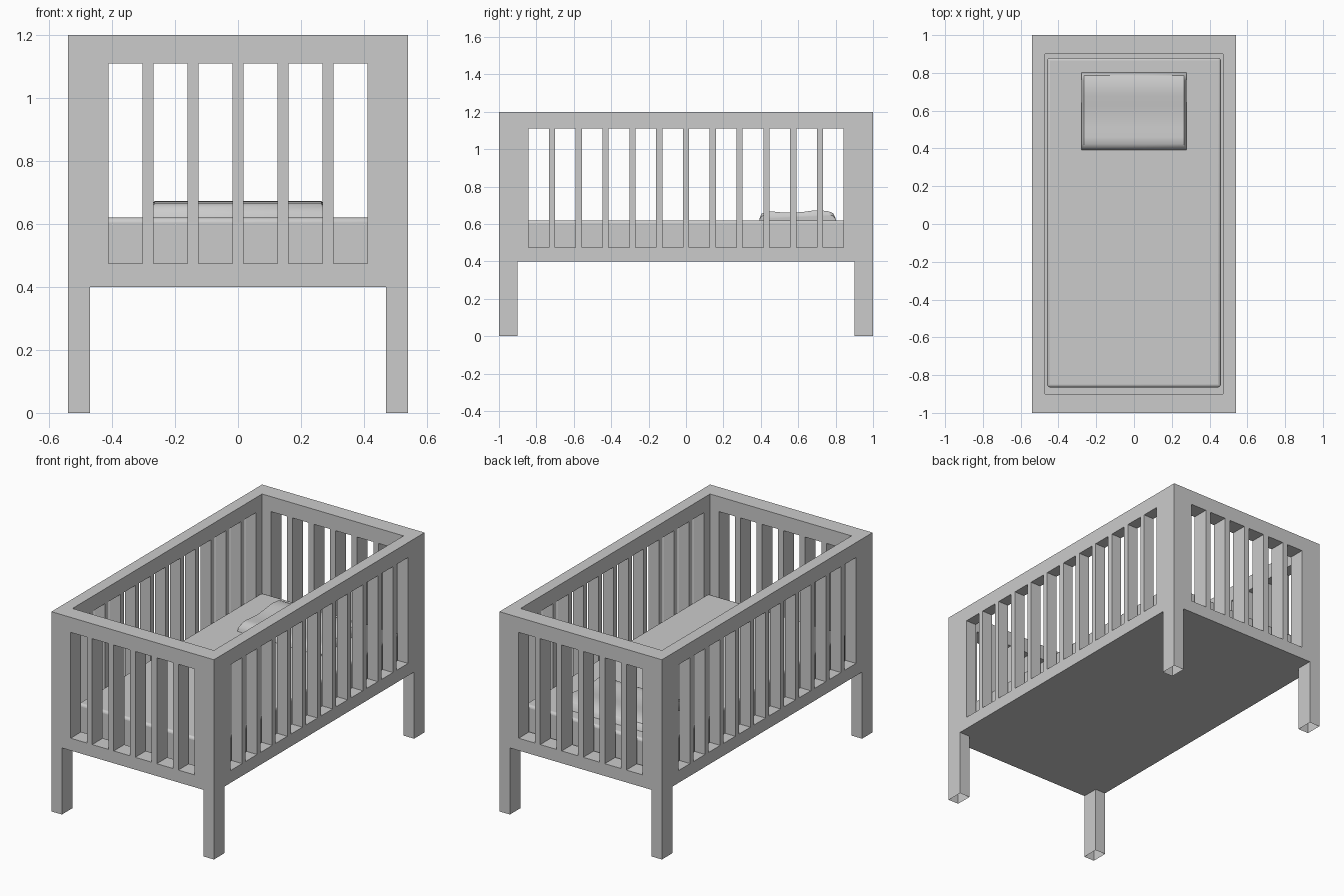
import bpy, bmesh
from mathutils import Vector

if "Cube" in bpy.data.objects:
    bpy.data.objects.remove(bpy.data.objects["Cube"])


def add_mesh(name, bm):
    bmesh.ops.recalc_face_normals(bm, faces=bm.faces)
    me = bpy.data.meshes.new(name)
    bm.to_mesh(me)
    bm.free()
    ob = bpy.data.objects.new(name, me)
    bpy.context.collection.objects.link(ob)
    return ob


def add_box(bm, lo, hi):
    lo, hi = Vector(lo), Vector(hi)
    vs = bmesh.ops.create_cube(bm, size=1)["verts"]
    for v in vs:
        v.co = (lo + hi) / 2 + v.co * (hi - lo)
    return vs


def boxes(name, spans):
    bm = bmesh.new()
    for lo, hi in spans:
        add_box(bm, lo, hi)
    return add_mesh(name, bm)


def smooth(ob, angle):
    bpy.ops.object.select_all(action='DESELECT')
    ob.select_set(True)
    bpy.context.view_layer.objects.active = ob
    bpy.ops.object.shade_smooth_by_angle(angle=angle)


X, Y = 0.54, 1.0      # outer half sizes
WX, WY = 0.07, 0.10   # wall thickness of the sides and ends
Z0, Z1 = 0.40, 1.20   # frame bottom and top
S0, S1 = 0.474, 1.11  # slot bottom and top

# slatted frame: a solid box with a hollow and rows of slots cut through
frame = boxes("crib_frame", [((-X, -Y, Z0), (X, Y, Z1))])


def slots(half, count, slat):
    width = (2 * half - (count - 1) * slat) / count
    return [(-half + i * (width + slat), -half + i * (width + slat) + width)
            for i in range(count)]


cutters = [
    boxes("hollow_cutter", [((-X + WX, -Y + WY, 0.44), (X - WX, Y - WY, 2))]),
    boxes("end_slot_cutter", [((a, -2, S0), (b, 2, S1))
                              for a, b in slots(0.412, 6, 0.035)]),
    boxes("side_slot_cutter", [((-2, a, S0), (2, b, S1))
                               for a, b in slots(0.843, 12, 0.033)]),
]
for c in cutters:
    c.hide_render = True
    c.hide_set(True)
    m = frame.modifiers.new(c.name, 'BOOLEAN')
    m.operation, m.solver, m.object = 'DIFFERENCE', 'EXACT', c

# legs: open at the foot
bm = bmesh.new()
for sx in (-1, 1):
    for sy in (-1, 1):
        xs = sorted((sx * X, sx * (X - WX)))
        ys = sorted((sy * Y, sy * (Y - WY)))
        add_box(bm, (xs[0], ys[0], 0), (xs[1], ys[1], Z0))
bm.normal_update()
bmesh.ops.delete(bm, geom=[f for f in bm.faces if abs(f.normal.z) > 0.5],
                 context='FACES_ONLY')
add_mesh("legs", bm)

# mattress with softly rounded edges
mattress = boxes("mattress", [((-0.46, -0.865, 0.44), (0.46, 0.88, 0.62))])
b = mattress.modifiers.new("round", 'BEVEL')
b.width, b.segments = 0.015, 3
smooth(mattress, 1.0)

# contoured pillow: side profile (y, z) extruded across x
profile = [(0.39, 0.61), (0.395, 0.635), (0.405, 0.655), (0.425, 0.666),
           (0.46, 0.667), (0.51, 0.662), (0.57, 0.660), (0.63, 0.665),
           (0.68, 0.672), (0.72, 0.673), (0.76, 0.668), (0.785, 0.659),
           (0.797, 0.637), (0.805, 0.61)]
bm = bmesh.new()
rings = []
for x, s in ((-0.265, 0.0), (-0.278, 0.012), (0.278, 0.012), (0.265, 0.0)):
    rings.append((x, s))
loops = []
for x, s in rings:
    k = 1.0 if s == 0 else None
    loops.append([bm.verts.new((x, y, z if k else 0.61 + (z - 0.61) * 0.7))
                  for y, z in profile])
# order: left end, left shoulder, right shoulder, right end
order = [loops[1], loops[0], loops[3], loops[2]]
n = len(profile)
for p, q in zip(order, order[1:]):
    for i in range(n):
        j = (i + 1) % n
        bm.faces.new((p[i], p[j], q[j], q[i]))
bm.faces.new(order[0])
bm.faces.new(order[-1])
pillow = add_mesh("pillow", bm)
smooth(pillow, 0.7)
